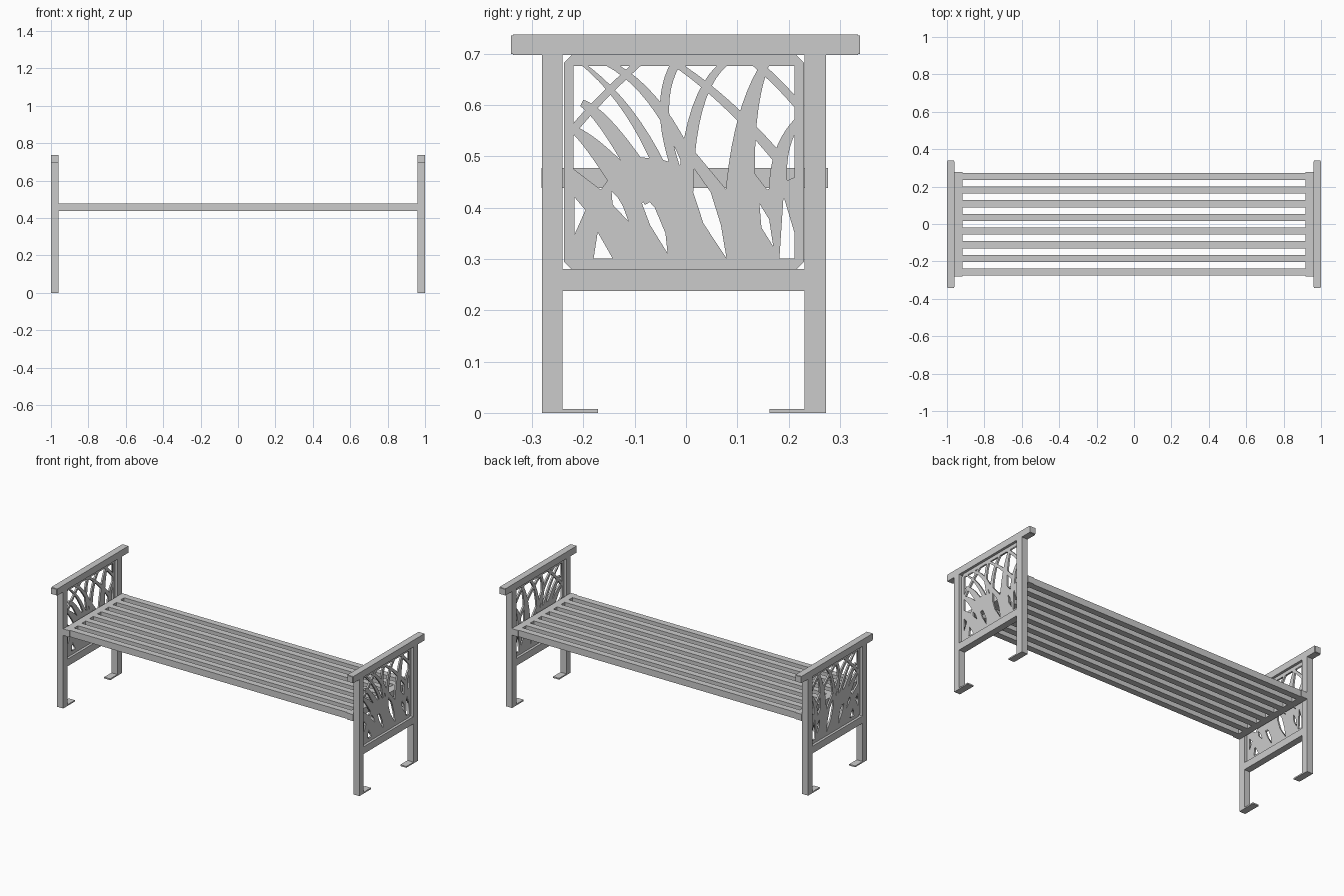
import bpy, bmesh
from math import radians
from mathutils import Vector

default_cube = bpy.data.objects.get("Cube")
if default_cube:
    bpy.data.objects.remove(default_cube)

steel = bpy.data.materials.new("grey_steel")
steel.use_nodes = True
steel.diffuse_color = (0.6, 0.6, 0.6, 1)
steel.node_tree.nodes["Principled BSDF"].inputs["Base Color"].default_value = steel.diffuse_color

END_X = 0.98          # centre plane of each end frame
BAR = 0.04            # square tube size
PLATE = 0.01          # cut panel thickness


def add_object(name, data):
    """Link new object data and give it the steel finish."""
    obj = bpy.data.objects.new(name, data)
    bpy.context.collection.objects.link(obj)
    data.materials.append(steel)
    return obj


def box(name, x_range, y_range, z_range):
    """Add a box from its extents."""
    spans = (x_range, y_range, z_range)
    bm = bmesh.new()
    bmesh.ops.create_cube(bm, size=1)
    for vert in bm.verts:
        vert.co = [low + (co + 0.5) * (high - low) for co, (low, high) in zip(vert.co, spans)]
    mesh = bpy.data.meshes.new(name)
    bm.to_mesh(mesh)
    bm.free()
    return add_object(name, mesh)


def cut_plate(name, x, outlines):
    """Upright plate: the first outline is the edge, the others are openings."""
    curve = bpy.data.curves.new(name, "CURVE")
    curve.dimensions = "2D"
    curve.fill_mode = "BOTH"
    curve.extrude = PLATE / 2
    for outline in outlines:
        spline = curve.splines.new("POLY")
        spline.points.add(len(outline) - 1)
        spline.use_cyclic_u = True
        for point, (y, z) in zip(spline.points, outline):
            point.co = (y / 1000, z / 1000, 0, 1)
    plate = add_object(name, curve)
    plate.location.x = x
    plate.rotation_euler = (radians(90), 0, radians(90))
    bpy.ops.object.select_all(action="DESELECT")
    plate.select_set(True)
    bpy.context.view_layer.objects.active = plate
    bpy.ops.object.convert(target="MESH")


def grass_blades(name, x, blades, steps=10):
    """Curved, tapering strips, each through a tip, a middle and a base."""
    bm = bmesh.new()
    for tip, middle, base, (tip_width, base_width) in blades:
        tip, middle, base = (Vector(point) / 1000 for point in (tip, middle, base))
        control = 2 * middle - (tip + base) / 2
        previous = None
        for step in range(steps + 1):
            t = step / steps
            centre = tip * (1 - t) ** 2 + control * 2 * t * (1 - t) + base * t ** 2
            along = ((control - tip) * (1 - t) + (base - control) * t).normalized()
            half = (tip_width + (base_width - tip_width) * t) / 2000
            side = Vector((-along.y, along.x)) * half
            pair = [bm.verts.new((0, *(centre + side))), bm.verts.new((0, *(centre - side)))]
            if previous:
                bm.faces.new((previous[0], previous[1], pair[1], pair[0]))
            previous = pair
    mesh = bpy.data.meshes.new(name)
    bm.to_mesh(mesh)
    bm.free()
    obj = add_object(name, mesh)
    obj.location.x = x
    solid = obj.modifiers.new("thickness", "SOLIDIFY")
    solid.thickness = PLATE
    solid.offset = 0


def chamfered(left, right, bottom, top, cut):
    """Rectangle outline with cut corners."""
    return [(left + cut, bottom), (right - cut, bottom), (right, bottom + cut), (right, top - cut),
            (right - cut, top), (left + cut, top), (left, top - cut), (left, bottom + cut)]


# Panel: chamfered edge, large upper opening and small slots between the stems
panel_edge = chamfered(-238, 230, 280, 697, 15)
upper_opening = [(-219, 676), (211, 676), (211, 459), (158, 435), (135, 465), (81, 432), (13, 514),
                 (-13, 482), (-48, 494), (-90, 498), (-129, 484), (-166, 435), (-219, 475)]
stem_slots = [
    [(13, 480), (48, 430), (68, 366), (79, 301), (34, 369), (14, 430)],
    [(-98, 441), (-61, 400), (-40, 350), (-36, 311), (-70, 366)],
    [(-145, 432), (-127, 414), (-112, 373), (-143, 406)],
    [(-217, 420), (-196, 395), (-217, 348)],
    [(-172, 352), (-143, 301), (-180, 301)],
    [(190, 422), (211, 352), (211, 301), (182, 301)],
    [(143, 408), (162, 377), (170, 324), (147, 361)],
]
# Blades crossing the upper opening: tip, middle, base, widths
blades = [
    ((-207, 684), (-112, 586), (-36, 445), (6, 26)),
    ((-90, 684), (-168, 609), (-227, 543), (14, 16)),
    ((-157, 684), (-67, 611), (7, 484), (12, 26)),
    ((-18, 684), (-42, 592), (-18, 470), (18, 18)),
    ((-26, 684), (81, 600), (190, 484), (12, 22)),
    ((79, 684), (22, 592), (-1, 426), (12, 30)),
    ((157, 684), (120, 572), (106, 416), (14, 60)),
    ((133, 684), (178, 643), (221, 596), (16, 16)),
    ((221, 572), (186, 504), (182, 416), (14, 40)),
    ((-203, 604), (-143, 545), (-61, 416), (14, 44)),
    ((-227, 557), (-168, 506), (-90, 406), (10, 60)),
]

# Legs with the feet that turn inwards
FRONT_LEG, BACK_LEG = (-0.281, -0.241), (0.231, 0.273)
FRONT_FOOT, BACK_FOOT = (-0.281, -0.171), (0.163, 0.273)

for label, sign in (("left", 1), ("right", -1)):
    x = sign * END_X
    tube = (x - BAR / 2, x + BAR / 2)
    for part, leg, foot in (("front", FRONT_LEG, FRONT_FOOT), ("back", BACK_LEG, BACK_FOOT)):
        box(f"{label}_{part}_leg", tube, leg, (0, 0.697))
        box(f"{label}_{part}_foot", tube, foot, (0, 0.008))
    box(f"{label}_lower_rail", tube, (FRONT_LEG[1], BACK_LEG[0]), (0.237, 0.28))
    box(f"{label}_armrest", tube, (-0.337, 0.335), (0.697, 0.737))
    for part, span in (("front", (-0.341, -0.337)), ("back", (0.335, 0.339))):
        box(f"{label}_armrest_{part}_cap", (x - 0.018, x + 0.018), span, (0.699, 0.735))
    cut_plate(f"{label}_panel", x, [panel_edge, upper_opening, *stem_slots])
    grass_blades(f"{label}_grass_blades", x, blades)
    # Seat end bar against the legs
    inner, outer = 0.918, END_X - BAR / 2
    box(f"{label}_seat_end_bar", sorted((sign * inner, sign * outer)), (-0.282, 0.277), (0.438, 0.477))

# Seat slats
SLATS = 8
for index in range(SLATS):
    y = -0.257 + index * 0.073
    box(f"seat_slat_{index + 1}", (-0.918, 0.918), (y - 0.019, y + 0.019), (0.438, 0.477))
